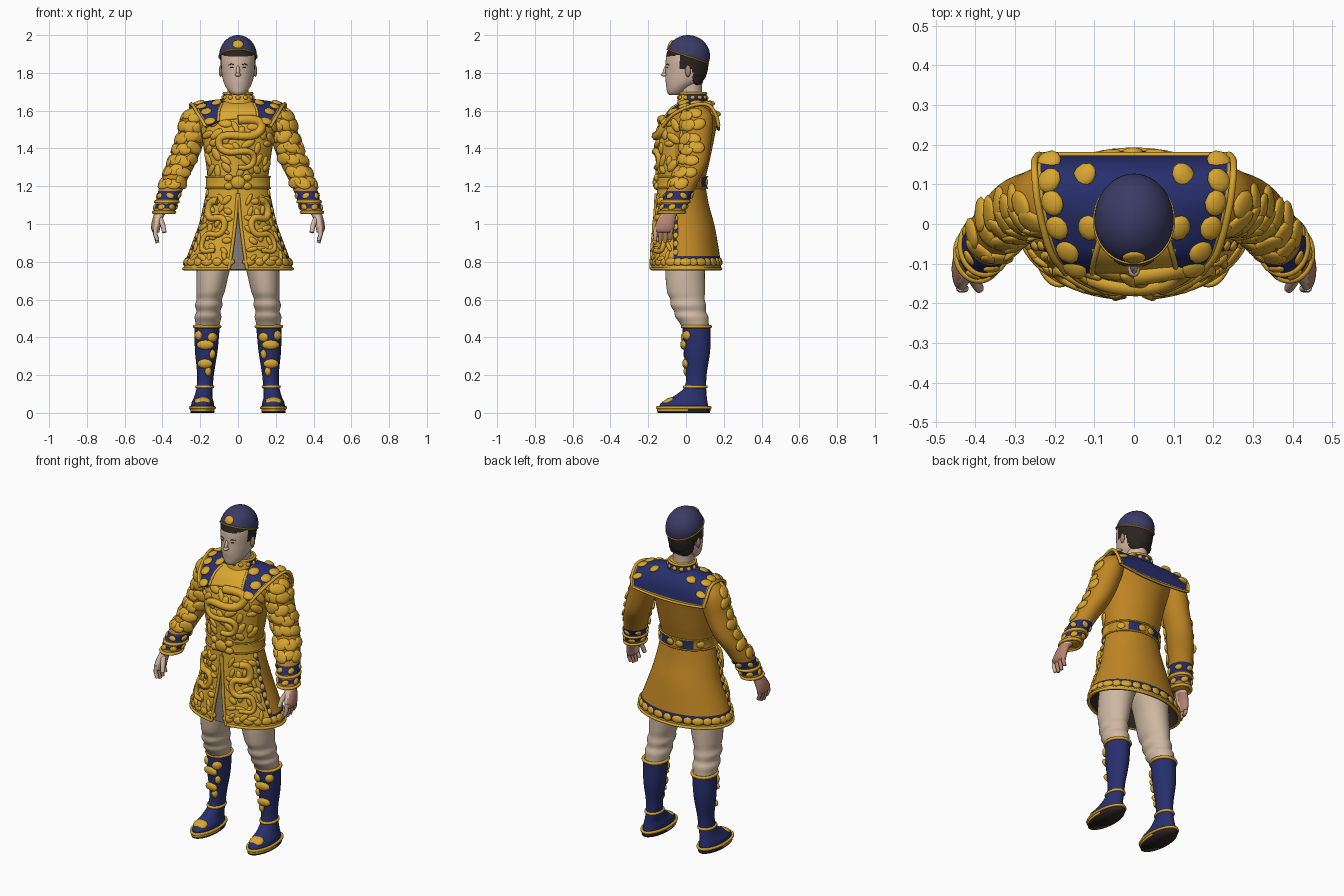
import bpy, bmesh, random
from math import sin, cos, pi, asin
from mathutils import Vector, Matrix

random.seed(4)
if "Cube" in bpy.data.objects:
    bpy.data.objects.remove(bpy.data.objects["Cube"])


def material(name, *rgb):
    m = bpy.data.materials.new(name)
    m.use_nodes = True
    m.diffuse_color = (*rgb, 1)
    m.node_tree.nodes["Principled BSDF"].inputs["Base Color"].default_value = (*rgb, 1)
    return m


GOLD = material("gold", .7, .385, .03)
AMBER = material("amber cloth", .53, .24, .017)
NAVY = material("navy cloth", .021, .029, .155)
CAP = material("cap cloth", .043, .044, .13)
SKIN = material("skin", .66, .49, .38)
FLUSH = material("flushed skin", .47, .23, .16)
CREAM = material("cream cloth", .62, .48, .36)
DARK = material("dark hair", .025, .018, .015)
GREY = material("grey lining", .22, .19, .17)


def finish(name, bm, mats):
    me = bpy.data.meshes.new(name)
    bm.to_mesh(me)
    bm.free()
    for m in mats:
        me.materials.append(m)
    me.shade_smooth()
    ob = bpy.data.objects.new(name, me)
    bpy.context.collection.objects.link(ob)
    return ob


def at(rows, k):
    """Smooth interpolation of rows keyed by their first value."""
    n = len(rows)
    i = max(j for j in range(n - 1) if j == 0 or rows[j][0] <= k)
    a, b = rows[i], rows[i + 1]
    h = b[0] - a[0]
    t = (k - a[0]) / h
    p, q = rows[max(i - 1, 0)], rows[min(i + 2, n - 1)]
    out = []
    for c in range(1, len(a)):
        m0 = (b[c] - p[c]) / (b[0] - p[0]) * h
        m1 = (q[c] - a[c]) / (q[0] - a[0]) * h
        out.append((2*t**3 - 3*t*t + 1)*a[c] + (t**3 - 2*t*t + t)*m0
                   + (3*t*t - 2*t**3)*b[c] + (t**3 - t*t)*m1)
    return out


def surf(rows, z, a, off=0):
    """Point on a loft; angle 0 is the front, pi/2 is +x."""
    cx, cy, rx, ry = at(rows, z)
    return Vector((cx + (rx + off) * sin(a), cy - (ry + off) * cos(a), z))


def spot(rows, z, a):
    e = .004
    n = (surf(rows, z, a + e) - surf(rows, z, a - e)).cross(surf(rows, z + e, a) - surf(rows, z - e, a))
    return surf(rows, z, a), n.normalized()


def loft(name, rows, mats, rule=None, seg=56, steps=30, arc=None, off=0):
    bm = bmesh.new()
    z0, z1 = rows[0][0], rows[-1][0]
    grid = []
    for i in range(steps + 1):
        z = z0 + (z1 - z0) * i / steps
        a0, a1 = arc(z) if arc else (0, 2 * pi)
        grid.append([bm.verts.new(surf(rows, z, a0 + (a1 - a0) * j / seg, off))
                     for j in range(seg + (1 if arc else 0))])
    w = len(grid[0])
    for lo, hi in zip(grid, grid[1:]):
        for j in range(seg):
            k = (j + 1) % w
            f = bm.faces.new((lo[j], lo[k], hi[k], hi[j]))
            if rule:
                f.material_index = rule(f.calc_center_median())
    if not arc:
        bm.faces.new(grid[0][::-1])
        f = bm.faces.new(grid[-1])
        f.material_index = rule(f.calc_center_median()) if rule else 0
    return finish(name, bm, mats)


def lumps(name, items, mat, twist=0):
    """Flattened beads, each (point, normal, (width, length, height)), randomly twisted."""
    bm = bmesh.new()
    for p, n, s in items:
        rot = Vector(n).to_track_quat('Z', 'Y').to_matrix().to_4x4()
        rot = rot @ Matrix.Rotation(random.uniform(-twist, twist), 4, 'Z')
        bmesh.ops.create_icosphere(bm, subdivisions=2, radius=1,
                                   matrix=Matrix.Translation(p) @ rot @ Matrix.Diagonal((*s, 1)))
    return finish(name, bm, [mat])


def tube(name, pts, r, mat, cyclic=False, taper=0):
    cu = bpy.data.curves.new(name, 'CURVE')
    cu.dimensions, cu.bevel_depth, cu.bevel_resolution, cu.use_fill_caps = '3D', r, 2, True
    sp = cu.splines.new('POLY')
    sp.points.add(len(pts) - 1)
    for i, (q, p) in enumerate(zip(sp.points, pts)):
        q.co = (*p, 1)
        q.radius = 1 - taper * i / len(pts)
    sp.use_cyclic_u = cyclic
    sp.use_smooth = True
    cu.materials.append(mat)
    ob = bpy.data.objects.new(name, cu)
    bpy.context.collection.objects.link(ob)


def hoop(name, rows, z, r, mat):
    tube(name, [surf(rows, z, 2 * pi * i / 48) for i in range(48)], r, mat, True)


# Coat body
torso = [(1.14, 0, -.025, .172, .13), (1.22, 0, -.025, .16, .125), (1.32, 0, -.015, .17, .137),
         (1.45, 0, -.004, .19, .153), (1.55, 0, .02, .215, .143), (1.61, 0, .04, .19, .1),
         (1.645, 0, .04, .11, .07), (1.67, 0, .04, .07, .06)]
loft("coat_body", torso, [AMBER, GOLD], lambda c: int(c.y < -.06))
skirt = [(.76, 0, 0, .29, .185), (.8, 0, 0, .28, .183), (.9, 0, -.004, .243, .172),
         (1, 0, -.008, .207, .157), (1.1, 0, -.018, .183, .14), (1.2, 0, -.025, .162, .128)]


def gap(z):
    return .005 + .16 * max(0, 1.17 - z) / .41


def skirt_color(c):
    if c.z < .775 or c.y < -.065:
        return 0
    return 2 if c.z < .825 or c.y < -.045 else 1


coat = loft("coat_skirt", skirt, [GOLD, AMBER, NAVY, DARK], skirt_color, 96, 44,
            lambda z: (gap(z), 2 * pi - gap(z)))
sol = coat.modifiers.new("thickness", 'SOLIDIFY')
sol.thickness, sol.material_offset = .012, 3
loft("front_lining", skirt, [GREY], None, 12, 20, lambda z: (-.25, .25), -.02)
lumps("hem_beads", [(*spot(skirt, .8, .2 + i * .227), (.034 - .008 * (i % 2), .022, .01))
                    for i in range(27)], GOLD)
lumps("side_panel_beads", [(*spot(skirt, .85 + i * .045, s * 1.27), (.014, .018, .009))
                           for i in range(8) for s in (1, -1)], GOLD)

# Belt and buckle
belt = [(1.19, 0, -.025, .171, .137), (1.22, 0, -.025, .169, .135), (1.25, 0, -.024, .171, .137)]
loft("belt", belt, [GOLD, NAVY, AMBER],
     lambda c: 0 if c.y < -.02 else 1 if c.y > .02 and .04 < abs(c.x) < .11 else 2, steps=6)
for z in (1.19, 1.25):
    hoop("belt_edge", belt, z, .005, GOLD)
lumps("belt_beads", [(*spot(belt, 1.22, pi + a), (.024, .02, .008)) for a in (-.95, -.18, .18, .95)], GOLD)
lumps("buckle", [((0, -.163, 1.22), (0, -1, 0), (.04, .035, .014)),
                 *[((s * .05, -.155, z), (s * .3, -1, 0), (.025, .02, .015))
                   for s in (1, -1) for z in (1.2, 1.245)]], GOLD)


# Serpent embroidery on chest and skirt
def serpent(name, rows, z0, z1, a0, swing, turns, r):
    pts = []
    for i in range(61):
        t = i / 60
        z = z0 + (z1 - z0) * t + .018 * sin(4 * pi * turns * t)
        pts.append(surf(rows, z, a0 + swing * sin(2 * pi * turns * t) * (1 - .3 * t), .006))
    tube(name, pts, r, GOLD, taper=.45)


serpent("chest_serpent", torso, 1.55, 1.3, 0, .65, 1.5, .026)
beads = []
for z in (1.29, 1.35, 1.41, 1.47, 1.53):
    for k in range(7):
        a = -1.05 + k * .35 + random.uniform(-.1, .1)
        beads.append((*spot(torso, z + random.uniform(-.02, .02), a),
                      (random.uniform(.03, .045), random.uniform(.016, .024), .012)))
for s in (1, -1):
    serpent("skirt_serpent", skirt, 1.12, .84, s * .62, s * .33, 1.6, .022)
    for i in range(7):
        z = .82 + i * .05
        for k in range(4):
            a = s * (.3 + k * .25 + random.uniform(-.06, .06))
            beads.append((*spot(skirt, z + random.uniform(-.015, .015), a),
                          (random.uniform(.024, .036), random.uniform(.011, .018), .012)))
    tube("skirt_front_edge", [surf(skirt, .762 + i * .04, s * gap(.762 + i * .04), .003)
                              for i in range(11)], .009, GOLD)
lumps("embroidery", beads, GOLD, pi)
tube("hem_edge", [surf(skirt, .763, gap(.763) + (2 * pi - 2 * gap(.763)) * i / 64)
                  for i in range(65)], .008, GOLD)

# Shoulder yoke: rows of (position, y, middle height, edge height, half width)
path = [(0, -.125, 1.56, 1.515, .17), (.2, -.07, 1.625, 1.58, .21), (.45, .04, 1.665, 1.63, .24),
        (.65, .12, 1.645, 1.63, .25), (.82, .16, 1.59, 1.575, .25), (1, .174, 1.5, 1.52, .24)]


def yoke(u, v):
    y, zc, ze, hw = at(path, v)
    return Vector((u * hw, y, zc + (ze - zc) * u * u))


bm = bmesh.new()
N = 32
grid = [[bm.verts.new(yoke(2 * i / N - 1, j / N)) for i in range(N + 1)] for j in range(N + 1)]
for j in range(N):
    for i in range(N):
        f = bm.faces.new((grid[j][i], grid[j][i + 1], grid[j + 1][i + 1], grid[j + 1][i]))
        u = abs(2 * (i + .5) / N - 1)
        f.material_index = int(u > .95 or j == N - 1 or (j < 10 and u < .6 - j * .02))
finish("shoulder_yoke", bm, [NAVY, GOLD]).modifiers.new("thickness", 'SOLIDIFY').thickness = .012
for s in (1, -1):
    tube("yoke_side_edge", [yoke(s, j / 20) for j in range(21)], .009, GOLD)
    tube("yoke_lapel_edge", [yoke(s * (.62 - j * .02), j * .024) for j in range(13)], .007, GOLD)
tube("yoke_back_edge", [yoke(i / 10 - 1, 1) for i in range(21)], .007, GOLD)
marks = [(.83, .05), (.8, .2), (.85, .34), (.85, .48), (.86, .62), (.86, .8), (.5, .34), (.5, .66)]
lumps("yoke_beads", [(yoke(s * u, v), (s * .25, v - .55, .7), (.034, .029, .012))
                     for u, v in marks for s in (1, -1)], GOLD, .5)

# Stand collar
collar = [(1.6, 0, .035, .1, .09), (1.65, 0, .035, .086, .08), (1.695, 0, .035, .074, .07)]
loft("collar", collar, [GOLD, NAVY], lambda c: int(c.y > 0 and 1.65 < c.z < 1.687))
hoop("collar_edge", collar, 1.692, .007, GOLD)
lumps("collar_beads", [(*spot(collar, 1.67, i * pi / 6), (.013, .012, .008)) for i in range(12)], GOLD)

# Head and neck
loft("neck", [(1.6, 0, .035, .06, .062), (1.68, 0, .025, .056, .06), (1.76, 0, .02, .058, .065)], [SKIN])
head = [(1.682, 0, -.06, .024, .028), (1.695, 0, -.053, .042, .046), (1.725, 0, -.034, .064, .07),
        (1.76, 0, -.008, .079, .1), (1.81, 0, .003, .088, .111), (1.87, 0, .006, .094, .113),
        (1.92, 0, .01, .09, .106), (1.96, 0, .012, .065, .075)]


def hair_rule(c):
    return int(c.z > 1.895 + min(0, c.y + .05) * .2 or (c.y > .035 and c.z > 1.72) or (c.y > -.03 and c.z > 1.82))


loft("head", head, [SKIN, DARK], hair_rule, 72, 56)
lumps("nape_hair", [((0, .05, 1.775), (0, 1, 0), (.074, .055, .045))], DARK)
lumps("nose", [((0, -.108, 1.812), (0, -1, .35), (.01, .034, .014)),
               ((0, -.114, 1.79), (0, -1, 0), (.016, .01, .02)),
               ((0, -.084, 1.703), (0, -1, 0), (.022, .014, .014))], SKIN)
lumps("lips", [((0, -.1, 1.752), (0, -1, 0), (.02, .005, .005))], FLUSH)
for s in (1, -1):
    lumps("ear", [((s * .091, .01, 1.81), (s, -.3, 0), (.016, .032, .01))], FLUSH)
    lumps("eye", [(*spot(head, 1.828, s * .38), (.01, .003, .002))], DARK)
    tube("eyebrow", [surf(head, z, s * a) for z, a in ((1.843, .22), (1.847, .4), (1.842, .56))], .0025, DARK)


# Cap with tilted rim
def cap_point(a, t):
    low = asin((-.003 + .038 * cos(a)) / .11)
    phi = low + (pi / 2 - low) * t
    return Vector((.1 * cos(phi) * sin(a), .011 - .116 * cos(phi) * cos(a), 1.89 + .11 * sin(phi)))


bm = bmesh.new()
grid = [[bm.verts.new(cap_point(2 * pi * i / 48, j / 16)) for i in range(48)] for j in range(17)]
for lo, hi in zip(grid, grid[1:]):
    for i in range(48):
        bm.faces.new((lo[i], lo[(i + 1) % 48], hi[(i + 1) % 48], hi[i]))
bmesh.ops.remove_doubles(bm, verts=bm.verts, dist=.0001)
finish("cap", bm, [CAP])
tube("cap_rim", [cap_point(2 * pi * i / 48, 0) for i in range(48)], .004, GOLD, True)
lumps("cap_badge", [(cap_point(0, .22), (0, -.85, .5), (.03, .026, .008))], GOLD)

# Arms, hands, legs and boots, one side at a time
arm = [(1.06, .392, -.075, .056, .067), (1.13, .373, -.05, .06, .072), (1.22, .342, -.01, .067, .074),
       (1.32, .298, .035, .073, .078), (1.45, .25, .055, .076, .08), (1.56, .222, .06, .074, .082),
       (1.61, .205, .06, .05, .055), (1.63, .195, .06, .015, .015)]
palm = [(.955, .434, -.118, .018, .05), (.98, .436, -.115, .024, .053), (1.03, .425, -.1, .027, .046),
        (1.08, .4, -.08, .032, .036)]
leg = [(.44, .163, .055, .06, .068), (.48, .16, .042, .066, .078), (.51, .159, .03, .071, .088),
       (.535, .157, .022, .063, .084), (.57, .155, .012, .073, .094), (.6, .152, .008, .067, .091),
       (.64, .146, 0, .075, .1), (.76, .13, -.005, .088, .105), (.88, .105, 0, .1, .11), (1, .09, 0, .08, .1)]
boot = [(.03, .188, -.012, .06, .132), (.055, .187, -.008, .059, .122), (.085, .184, .02, .048, .09),
        (.13, .177, .047, .043, .06), (.2, .172, .055, .044, .054), (.33, .168, .058, .06, .07),
        (.46, .163, .055, .067, .074)]
for s, side in ((1, "left"), (-1, "right")):
    A, P, L, B = [[(r[0], r[1] * s, *r[2:]) for r in rows] for rows in (arm, palm, leg, boot)]
    loft(side + "_sleeve", A, [AMBER, NAVY], lambda c: int(1.08 < c.z < 1.105 or 1.13 < c.z < 1.175), 40, 50)
    for z in (1.062, 1.118):
        hoop(side + "_cuff_edge", A, z, .009, GOLD)
    folds = [(*spot(A, 1.22 + i * .06 + random.uniform(-.01, .01), s * (-.7 + k * .7 + i % 2 * .25)),
              (random.uniform(.038, .05), random.uniform(.028, .035), .011)) for i in range(7) for k in range(4)]
    folds += [(*spot(A, z, s * (k * pi / 3 + z * 9)), (.022, .016, .008)) for z in (1.09, 1.15) for k in range(6)]
    lumps(side + "_sleeve_embroidery", folds, GOLD, .6)
    loft(side + "_palm", P, [SKIN, FLUSH], lambda c: int(c.z < 1.05 and (c.y > -.1 or abs(c.x) > .44)), 24, 12)
    for i in range(4):
        y, drop = -.158 + i * .027, (.0, .012, .008, -.006)[i]
        tube(side + "_finger", [(s * .437, y, .985), (s * .438, y - .004, .945),
                                (s * .426, y - .005, .912 - drop)], .0125, FLUSH if i else SKIN, taper=.3)
    tube(side + "_thumb", [(s * .415, -.12, 1.035), (s * .398, -.15, .995), (s * .39, -.163, .955)],
         .015, SKIN, taper=.3)
    loft(side + "_trouser_leg", L, [CREAM], None, 40, 56)
    loft(side + "_boot", B, [NAVY], None, 40, 44)
    sole = [(0, s * .188, -.012, .062, .138), (.014, s * .188, -.012, .065, .141), (.028, s * .188, -.012, .064, .14)]
    loft(side + "_sole", sole, [DARK, GOLD], lambda c: int(c.z > .01 and c.y < .02), 40, 3)
    hoop(side + "_welt", sole, .028, .008, GOLD)
    hoop(side + "_boot_top", B, .457, .009, GOLD)
    hoop(side + "_ankle_band", B, .138, .008, GOLD)
    lumps(side + "_shin_beads", [(*spot(B, z, s * a), (w, .026, .016)) for z, a, w in
                                 ((.41, .75, .026), (.4, -.5, .03), (.36, .1, .048), (.26, .1, .042),
                                  (.31, -.6, .018), (.22, -.3, .018))], GOLD)
    lumps(side + "_toe_cap", [((s * .188, -.09, .062), (0, -.45, 1), (.044, .038, .017))], GOLD)
